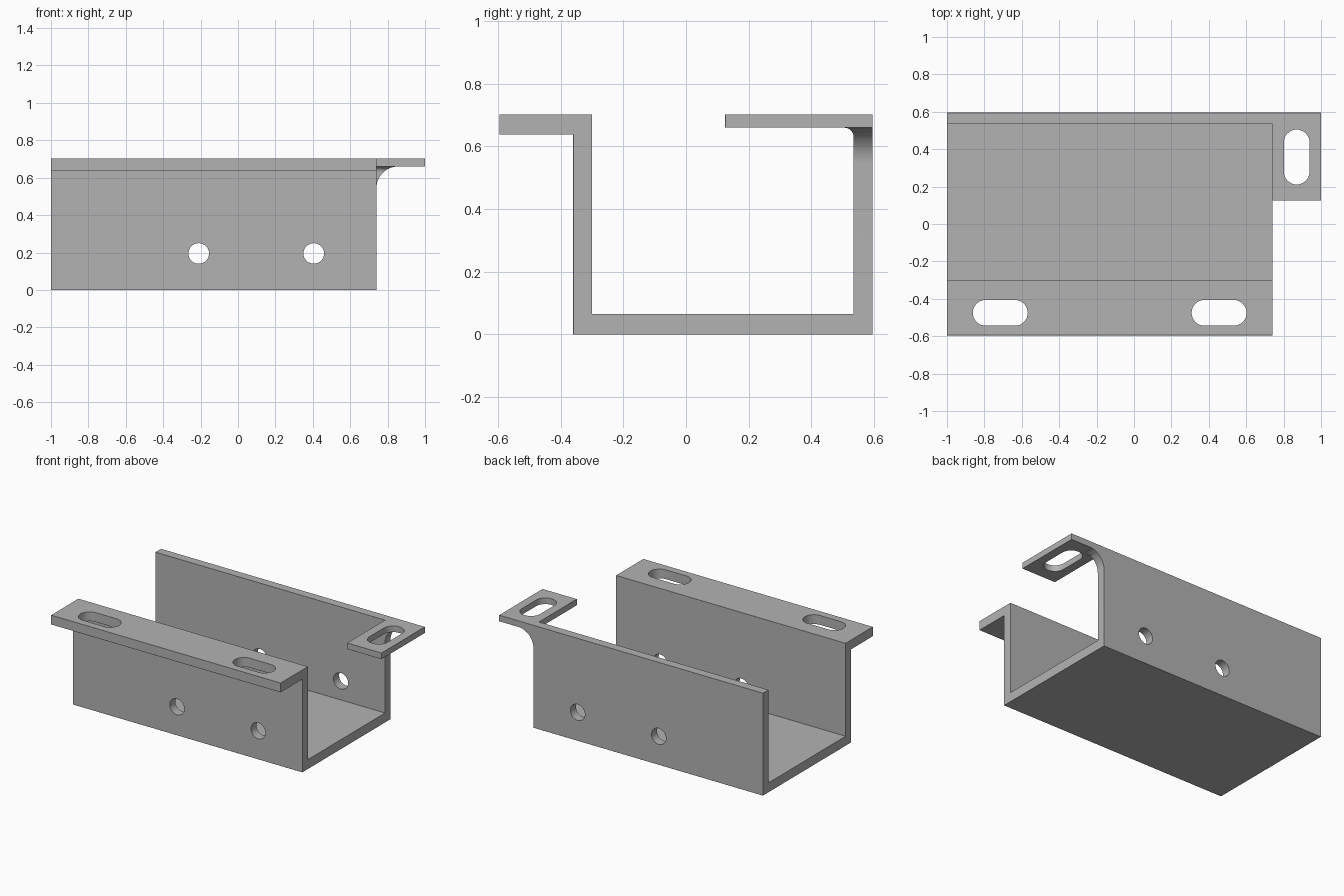
import bpy
import bmesh
import math
from mathutils import Vector

cube = bpy.data.objects.get("Cube")
if cube:
    bpy.data.objects.remove(cube, do_unlink=True)

steel = bpy.data.materials.new("plain grey steel")
grey = (0.45, 0.45, 0.45, 1)
steel.use_nodes = True
steel.diffuse_color = grey
steel.node_tree.nodes["Principled BSDF"].inputs["Base Color"].default_value = grey


def prism(name, outline, axis, start, end):
    """Extrude a 2D outline along one axis; the outline uses the other two in order."""
    def place(p, d):
        coords = list(p)
        coords.insert("xyz".index(axis), d)
        return Vector(coords)
    bm = bmesh.new()
    face = bm.faces.new([bm.verts.new(place(p, start)) for p in outline])
    grown = bmesh.ops.extrude_face_region(bm, geom=[face])["geom"]
    shift = place((0, 0), end - start)
    bmesh.ops.translate(bm, vec=shift, verts=[v for v in grown if isinstance(v, bmesh.types.BMVert)])
    bmesh.ops.recalc_face_normals(bm, faces=bm.faces)
    mesh = bpy.data.meshes.new(name)
    bm.to_mesh(mesh)
    bm.free()
    mesh.materials.append(steel)
    obj = bpy.data.objects.new(name, mesh)
    bpy.context.collection.objects.link(obj)
    return obj


def apply_modifier(obj, mod):
    bpy.context.view_layer.objects.active = obj
    bpy.ops.object.modifier_apply(modifier=mod.name)


def combine(obj, other, operation):
    mod = obj.modifiers.new(operation.title(), "BOOLEAN")
    mod.operation, mod.object, mod.solver = operation, other, "EXACT"
    apply_modifier(obj, mod)
    bpy.data.objects.remove(other, do_unlink=True)


def arc(cx, cy, r, a0, a1, steps):
    angles = [math.radians(a0 + (a1 - a0) * i / steps) for i in range(steps + 1)]
    return [(cx + r * math.cos(a), cy + r * math.sin(a)) for a in angles]


def slot(cx, cy, half, r, along_x=True):
    """Outline with round ends; half is the straight half length."""
    if along_x:
        return arc(cx + half, cy, r, -90, 90, 16) + arc(cx - half, cy, r, 90, 270, 16)
    return arc(cx, cy + half, r, 0, 180, 16) + arc(cx, cy - half, r, 180, 360, 16)


END = 0.74               # right end of the channel
FRONT, BACK = -0.36, 0.595
WALL = 0.06
TOP = 0.702
TAB_BASE = 0.66

# Channel with the front mounting flange
profile = [(FRONT, 0), (BACK, 0), (BACK, TOP), (BACK - WALL, TOP),
           (BACK - WALL, 0.065), (FRONT + WALL, 0.065), (FRONT + WALL, TOP),
           (-BACK, TOP), (-BACK, 0.638), (FRONT, 0.638)]
bracket = prism("channel_bracket", profile, "x", -1, END)

# End tab at the top of the back wall
tab = prism("end_tab", [(END, 0.125), (1, 0.125), (1, BACK), (0.6, BACK),
                        (0.6, BACK - WALL), (END, BACK - WALL)], "z", TAB_BASE, TOP)
combine(bracket, tab, "UNION")

# Curved gusset under the tab, with a small fillet on its inner side
R = 0.115
web = [(END - 0.02, TAB_BASE + 0.01), (END - 0.02, TAB_BASE - R)]
web += arc(END + R, TAB_BASE - R, R, 180, 90, 14) + [(END + R, TAB_BASE + 0.01)]
gusset = prism("gusset", web, "y", 0.5, BACK)
f = 0.03
inner = BACK - WALL
section = [(BACK, 0.5), (BACK, TOP), (inner - f, TOP)]
section += arc(inner - f, TAB_BASE - f, f, 90, 0, 8) + [(inner, 0.5)]
combine(gusset, prism("gusset_section", section, "x", END, 0.95), "INTERSECT")
combine(bracket, gusset, "UNION")

# Fine chamfer on the outer edges
bevel = bracket.modifiers.new("Edge chamfer", "BEVEL")
bevel.width, bevel.segments = 0.004, 1
bevel.limit_method, bevel.angle_limit = "ANGLE", math.radians(50)
apply_modifier(bracket, bevel)

# Round holes through both walls
for x in (-0.21, 0.405):
    combine(bracket, prism("wall_hole", arc(x, 0.195, 0.055, 0, 348.75, 31), "y", -0.5, 0.8), "DIFFERENCE")

# Slots in the flange and the tab
for x in (-0.715, 0.455):
    combine(bracket, prism("flange_slot", slot(x, -0.475, 0.078, 0.069), "z", 0.5, 0.8), "DIFFERENCE")
combine(bracket, prism("tab_slot", slot(0.87, 0.358, 0.078, 0.069, False), "z", 0.5, 0.8), "DIFFERENCE")

bpy.ops.object.select_all(action="DESELECT")
bracket.select_set(True)
bpy.context.view_layer.objects.active = bracket
bpy.ops.object.shade_smooth_by_angle(angle=math.radians(30))
